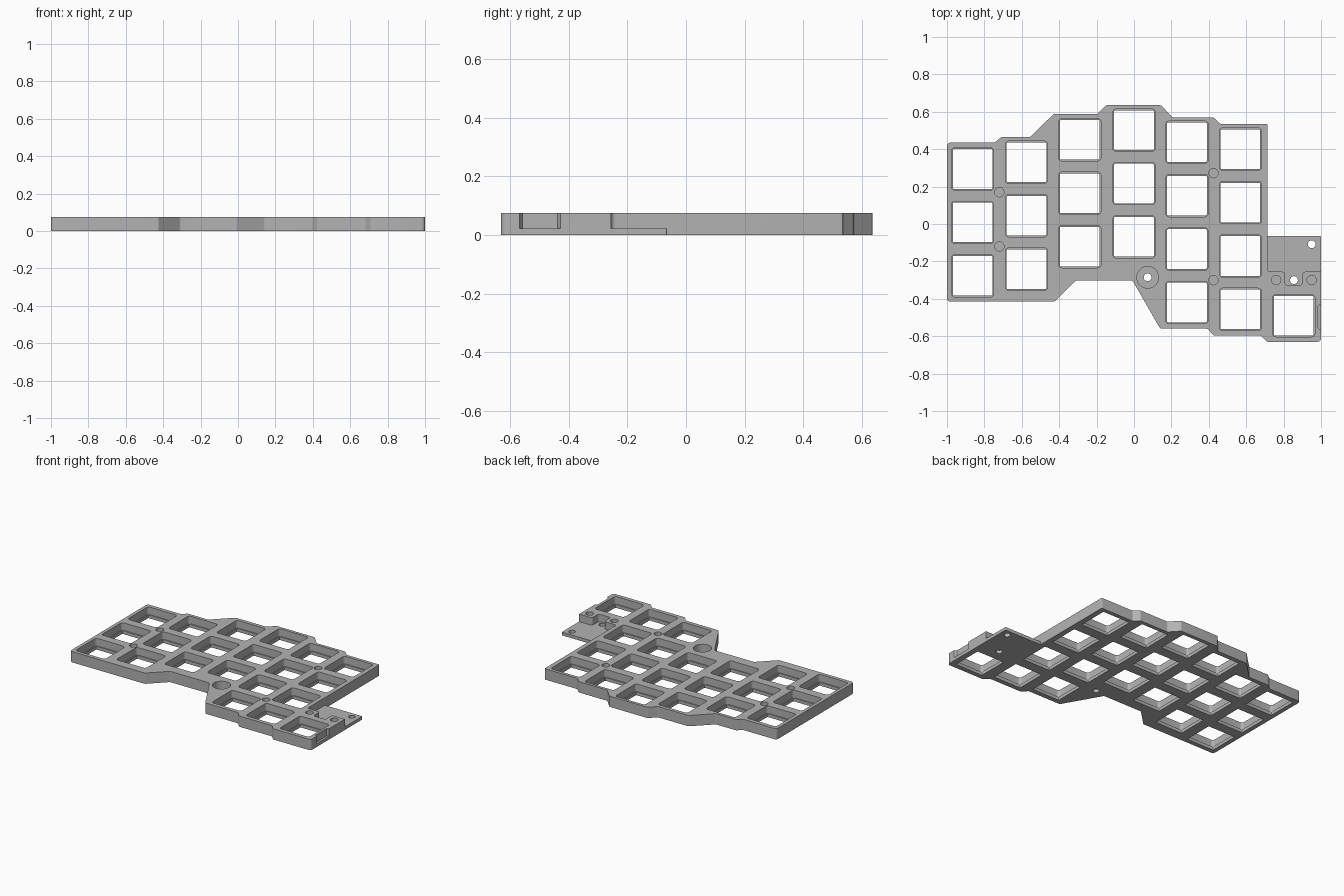
import bpy, bmesh, math
from mathutils import Vector

if "Cube" in bpy.data.objects:
    bpy.data.objects.remove(bpy.data.objects["Cube"], do_unlink=True)

HEIGHT, FLOOR, PITCH = 0.075, 0.0225, 0.2855

grey = bpy.data.materials.new("plain grey")
grey.use_nodes = True
grey.diffuse_color = (0.45, 0.45, 0.45, 1)
grey.node_tree.nodes["Principled BSDF"].inputs["Base Color"].default_value = (0.45, 0.45, 0.45, 1)


def fillet(points, radius, steps=5):
    """Round every corner of a closed polygon; a third value overrides the radius."""
    result = []
    for i, p in enumerate(points):
        r = p[2] if len(p) > 2 else radius
        here = Vector(p[:2])
        a = Vector(points[i - 1][:2]) - here
        b = Vector(points[(i + 1) % len(points)][:2]) - here
        if r == 0:
            result.append(here)
            continue
        half = a.angle(b) / 2
        cut = min(r / math.tan(half), a.length * 0.45, b.length * 0.45)
        r = cut * math.tan(half)
        a.normalize()
        b.normalize()
        centre = here + (a + b).normalized() * (r / math.sin(half))
        start, end = here + a * cut - centre, here + b * cut - centre
        turn = math.atan2(start.x * end.y - start.y * end.x, start.dot(end))
        first = math.atan2(start.y, start.x)
        for k in range(steps + 1):
            t = first + turn * k / steps
            result.append(centre + Vector((math.cos(t), math.sin(t))) * r)
    return result


def square(x, y, size, radius):
    h = size / 2
    return fillet([(x - h, y - h), (x + h, y - h), (x + h, y + h), (x - h, y + h)], radius)


def circle(x, y, r, n=24):
    return [Vector((x + r * math.cos(2 * math.pi * k / n),
                    y + r * math.sin(2 * math.pi * k / n))) for k in range(n)]


def prisms(name, loops, low, high):
    """One object holding an upright prism for each outline."""
    bm = bmesh.new()
    for loop in loops:
        bottom = [bm.verts.new((p.x, p.y, low)) for p in loop]
        top = [bm.verts.new((p.x, p.y, high)) for p in loop]
        bm.faces.new(bottom[::-1])
        bm.faces.new(top)
        for i in range(len(loop)):
            bm.faces.new((bottom[i - 1], bottom[i], top[i], top[i - 1]))
    bmesh.ops.recalc_face_normals(bm, faces=bm.faces)
    mesh = bpy.data.meshes.new(name)
    bm.to_mesh(mesh)
    bm.free()
    mesh.materials.append(grey)
    obj = bpy.data.objects.new(name, mesh)
    bpy.context.collection.objects.link(obj)
    return obj


def carve(body, name, loops, low):
    cutter = prisms(name, loops, low, HEIGHT + 0.05)
    cutter.hide_render = True
    bpy.context.view_layer.objects.active = body
    mod = body.modifiers.new(name, "BOOLEAN")
    mod.operation, mod.solver, mod.object = "DIFFERENCE", "EXACT", cutter
    bpy.ops.object.modifier_apply(modifier=name)
    bpy.data.objects.remove(cutter, do_unlink=True)


# Stepped outer outline of the keyboard plate
outline = [(-1, 0.435), (-0.745, 0.435), (-0.71, 0.465), (-0.555, 0.465), (-0.43, 0.588),
           (-0.195, 0.588), (-0.15, 0.635), (0.145, 0.635), (0.205, 0.57), (0.425, 0.57),
           (0.46, 0.535), (0.713, 0.535, 0.006), (0.713, -0.065, 0), (1, -0.065, 0.006),
           (1, -0.63), (0.71, -0.63), (0.68, -0.597), (0.425, -0.597), (0.395, -0.56),
           (0.14, -0.56), (-0.008, -0.302), (-0.31, -0.302), (-0.425, -0.415), (-1, -0.415)]
plate = prisms("keyboard_plate", [fillet(outline, 0.018)], 0, HEIGHT)

# Key openings: column x, top key y, number of keys
columns = [(-0.863, 0.294, 3), (-0.575, 0.33, 3), (-0.29, 0.45, 3), (0, 0.502, 3),
           (0.283, 0.437, 4), (0.569, 0.4, 4), (0.854, -0.49, 1)]
keys = [(x, y - PITCH * k) for x, y, n in columns for k in range(n)]

# Pockets above the thin floor: keys, screw bosses, controller bay, side slot
screws = [(-0.72, 0.17), (-0.72, -0.12), (0.425, 0.272), (0.425, -0.3), (0.76, -0.3), (0.95, -0.3)]
bay = [(0.713, 0.05, 0), (0.713, -0.255), (0.808, -0.255), (0.808, -0.328), (0.9, -0.328),
       (0.9, -0.255), (1.05, -0.255, 0), (1.05, 0.05, 0)]
slot = [(0.985, -0.557, 0), (0.985, -0.437, 0), (1.02, -0.415, 0), (1.02, -0.579, 0)]
pockets = [square(x, y, 0.226, 0.018) for x, y in keys]
pockets += [circle(x, y, 0.025) for x, y in screws]
pockets += [circle(0.073, -0.285, 0.058, 32), fillet(bay, 0.015), fillet(slot, 0)]
carve(plate, "pocket_cutter", pockets, FLOOR)

# Holes through the floor
holes = [square(x, y, 0.212, 0.005) for x, y in keys]
holes += [circle(x, y, 0.021) for x, y in [(0.073, -0.285), (0.95, -0.108), (0.855, -0.3)]]
carve(plate, "hole_cutter", holes, -0.05)

# Smooth the rounded corners, keep the edges crisp
bpy.ops.object.select_all(action="DESELECT")
plate.select_set(True)
bpy.context.view_layer.objects.active = plate
bpy.ops.object.shade_smooth_by_angle(angle=math.radians(30))
